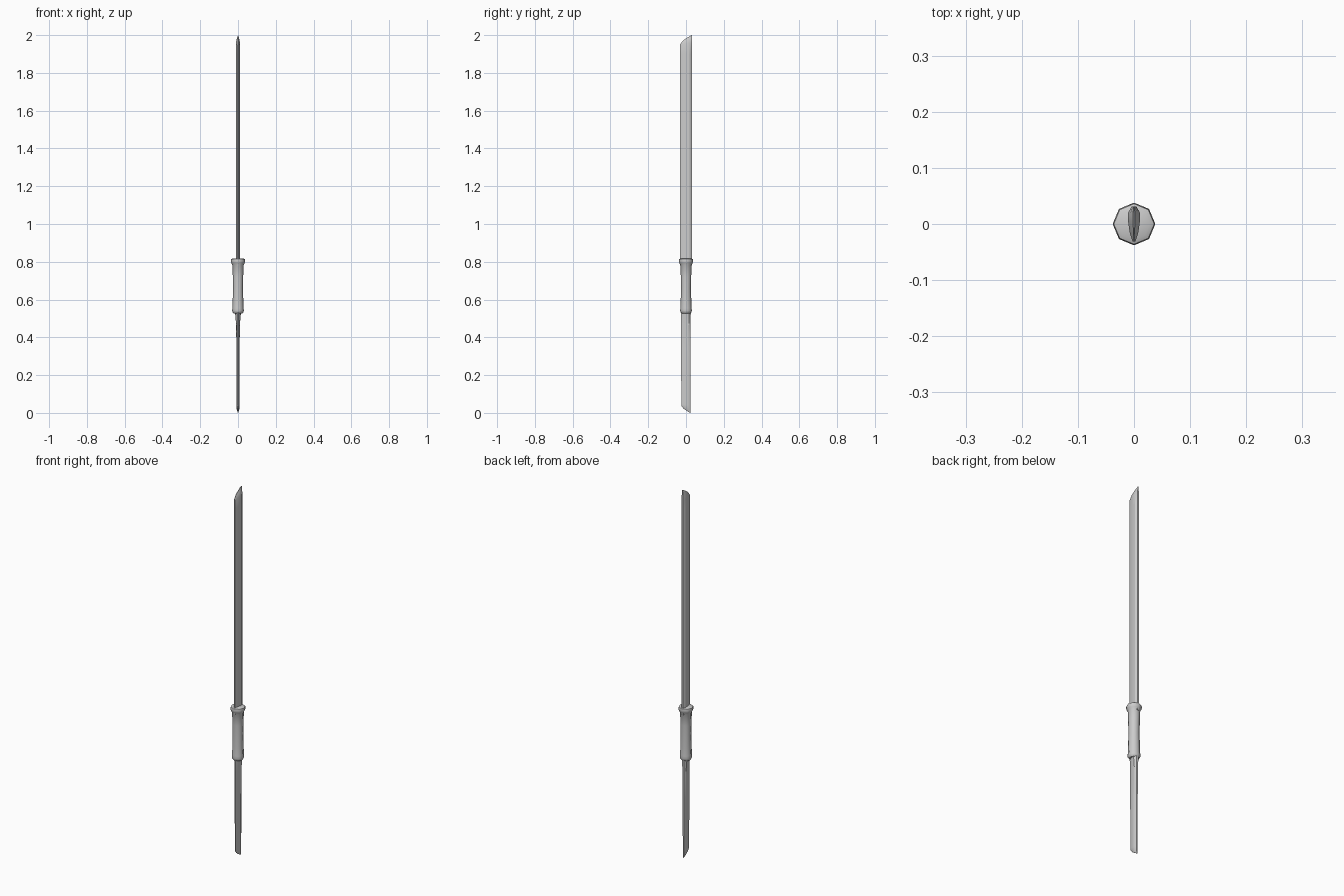
import bpy, bmesh, math

if "Cube" in bpy.data.objects:
    bpy.data.objects.remove(bpy.data.objects["Cube"])

def loft(name, rings, angle):
    """Skin equal-length rings of points into a capped mesh."""
    bm = bmesh.new()
    vr = [[bm.verts.new(p) for p in r] for r in rings]
    n = len(vr[0])
    for a, b in zip(vr, vr[1:]):
        for i in range(n):
            j = (i + 1) % n
            bm.faces.new((a[i], a[j], b[j], b[i]))
    bm.faces.new(vr[0][::-1])
    bm.faces.new(vr[-1])
    bmesh.ops.recalc_face_normals(bm, faces=bm.faces[:])
    me = bpy.data.meshes.new(name)
    bm.to_mesh(me)
    bm.free()
    ob = bpy.data.objects.new(name, me)
    bpy.context.collection.objects.link(ob)
    bpy.ops.object.select_all(action='DESELECT')
    ob.select_set(True)
    bpy.context.view_layer.objects.active = ob
    bpy.ops.object.shade_smooth_by_angle(angle=math.radians(angle))
    return ob

# Blade cross-section: thin cutting edge at -y, thick spine at +y
HALF = [(.0025, -.031), (.0075, -.016), (.0105, .004), (.0110, .019), (.0045, .031)]
SECTION = HALF + [(-x, y) for x, y in reversed(HALF)]

def ring(z_of_y, sx=1, sy=1, oy=0):
    return [(x * sx, y * sy + oy, z_of_y(y)) for x, y in SECTION]

# Slant of each end, as t runs 0 (edge) to 1 (spine)
def slant(y):
    return ((y + .031) / .062) ** .65

def tip(drop):
    return lambda y: 1.952 + .048 * slant(y) - drop * (.3 + slant(y))

def butt(rise):
    return lambda y: .038 - .038 * slant(y) + rise * (.3 + slant(y))

def flat(z):
    return lambda y: z

# Long upper blade with a slanted, sharpened tip
loft("upper_blade", [ring(flat(.78)), ring(flat(1.90)), ring(tip(.03)),
                     ring(tip(.012), .6), ring(tip(0), .15)], 30)

# Short lower blade, swelling into a collar under the grip
loft("lower_blade", [ring(butt(0), .2, .77, -.001), ring(butt(.012), .65, .77, -.001),
                     ring(butt(.03), .75, .77, -.001), ring(flat(.32), .75, .79, -.001),
                     ring(flat(.47), .92, .82, -.001), ring(flat(.51), 1.25, .84, -.001),
                     ring(flat(.54), 1.5, .85, -.001)], 30)

# Eight-sided waisted grip with a flared guard on top
PROFILE = [(.024, .527), (.029, .533), (.031, .541), (.0295, .555), (.028, .60),
           (.0265, .66), (.0275, .72), (.0295, .782), (.035, .793),
           (.038, .803), (.036, .814), (.028, .818)]
loft("grip", [[(r * math.cos(k * math.pi / 4), r * math.sin(k * math.pi / 4), z)
               for k in range(8)] for r, z in PROFILE], 50)
